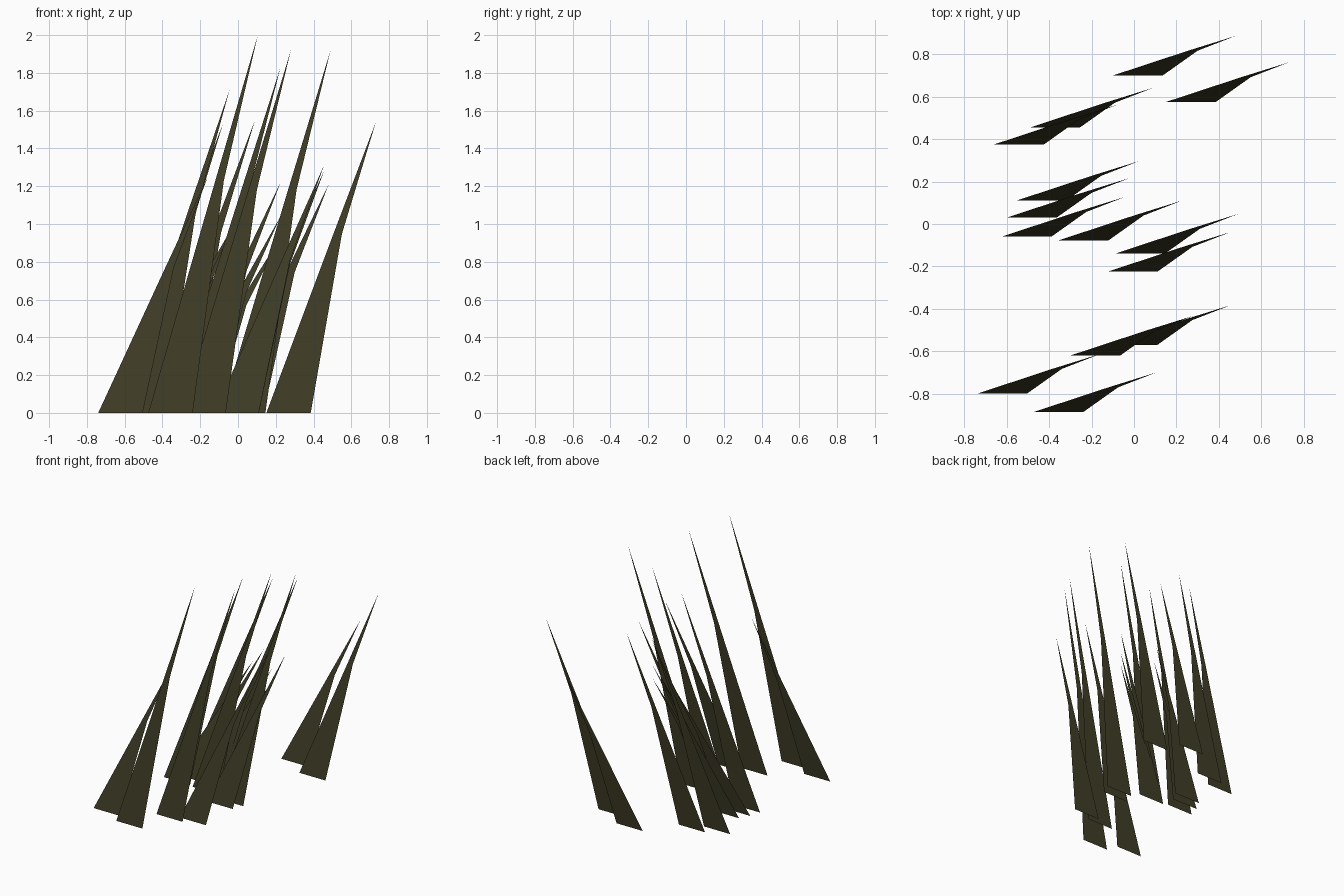
import bpy

# One olive colour for every blade
olive = bpy.data.materials.new("dark_olive")
olive.diffuse_color = (0.050, 0.047, 0.020, 1)

# Every blade shares this outline: base, kink and tip, as (x, y, fraction of height)
OUTLINE = [(0, 0, 0), (0.235, 0, 0), (0.40, 0.117, 0.615),
           (0.355, 0.117, 0.615), (0.58, 0.187, 1)]

def blade(x, y, height):
    mesh = bpy.data.meshes.new("grass_blade")
    verts = [(x + dx, y + dy, f * height) for dx, dy, f in OUTLINE]
    mesh.from_pydata(verts, [], [(0, 1, 2, 3), (3, 2, 4)])
    mesh.materials.append(olive)
    obj = bpy.data.objects.new("grass_blade", mesh)
    bpy.context.collection.objects.link(obj)

# Base left corner and height of each blade
BLADES = [
    (-0.10, 0.70, 1.21), (0.15, 0.575, 1.54), (-0.49, 0.455, 1.55),
    (-0.66, 0.375, 1.53), (-0.555, 0.11, 1.08), (-0.60, 0.03, 1.00),
    (-0.625, -0.06, 1.71), (-0.09, -0.14, 1.92), (-0.125, -0.225, 1.28),
    (-0.125, -0.57, 1.31), (-0.30, -0.62, 1.92), (-0.74, -0.80, 1.25),
    (-0.475, -0.887, 2.00),
]
for b in BLADES:
    blade(*b)

# Central tuft: blades of several heights from one root
for h in (1.83, 1.22, 1.04, 0.93):
    blade(-0.355, -0.077, h)
